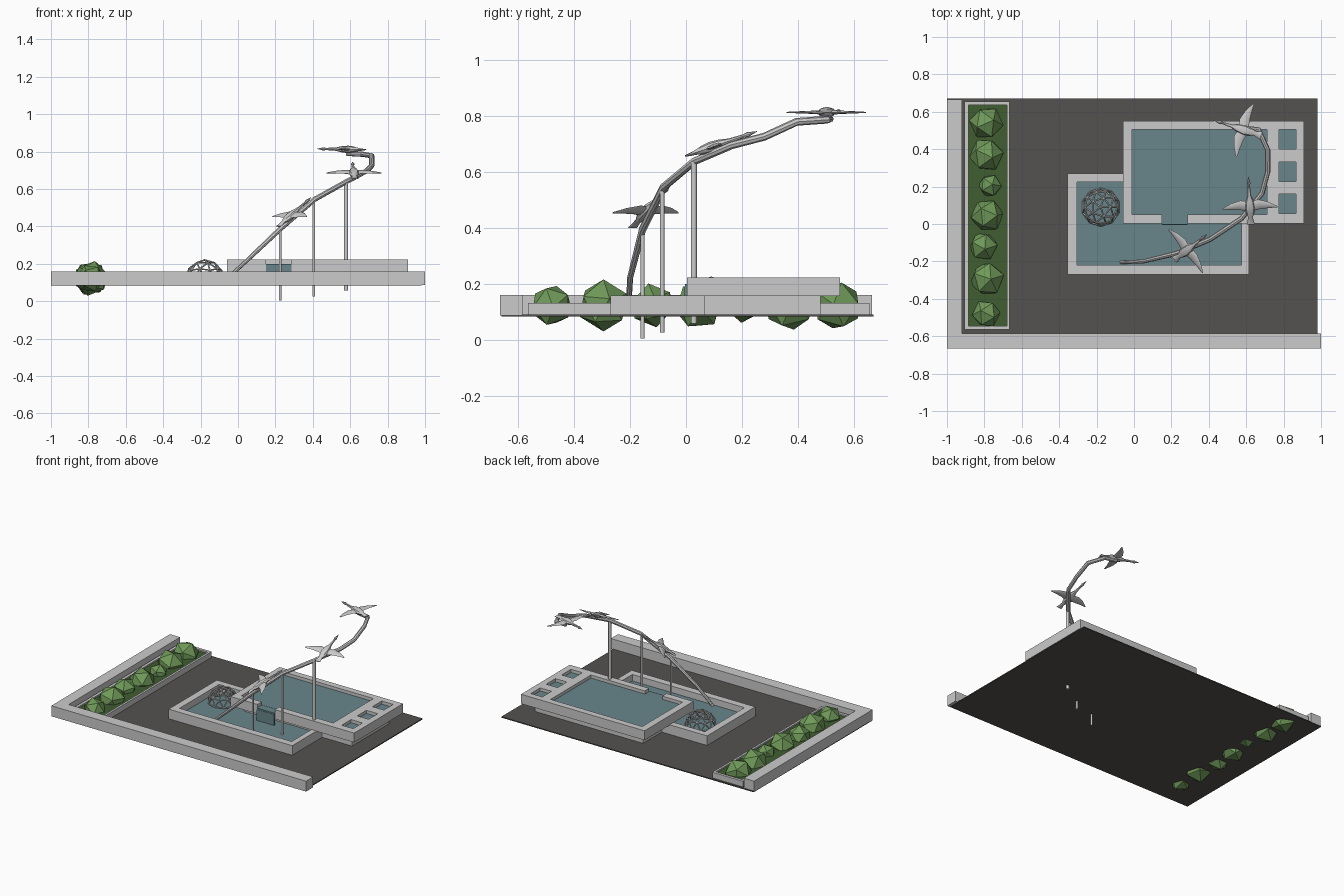
import bpy, bmesh, math, random
from mathutils import Vector, Matrix, Euler

if "Cube" in bpy.data.objects:
    bpy.data.objects.remove(bpy.data.objects["Cube"])

random.seed(4)


def material(name, rgb):
    m = bpy.data.materials.new(name)
    m.diffuse_color = (*rgb, 1)
    m.use_nodes = True
    m.node_tree.nodes["Principled BSDF"].inputs["Base Color"].default_value = m.diffuse_color
    return m


WATER = material("water", (0.14, 0.24, 0.26))
SOIL = material("grass", (0.05, 0.11, 0.03))
LEAF = material("leaf", (0.16, 0.32, 0.1))
PAVING = material("paving", (0.09, 0.085, 0.08))


def finish(name, bm, mat=None, smooth=False):
    bmesh.ops.recalc_face_normals(bm, faces=bm.faces[:])
    me = bpy.data.meshes.new(name)
    bm.to_mesh(me)
    bm.free()
    ob = bpy.data.objects.new(name, me)
    bpy.context.collection.objects.link(ob)
    if mat:
        me.materials.append(mat)
    if smooth:
        bpy.ops.object.select_all(action='DESELECT')
        bpy.context.view_layer.objects.active = ob
        ob.select_set(True)
        bpy.ops.object.shade_smooth_by_angle(angle=math.radians(40))
    return ob


def box(name, x, y, z, mat=None):
    bm = bmesh.new()
    size = Vector((x[1] - x[0], y[1] - y[0], z[1] - z[0]))
    mid = Vector((x[0] + x[1], y[0] + y[1], z[0] + z[1])) / 2
    bmesh.ops.create_cube(bm, size=1, matrix=Matrix.Translation(mid) @ Matrix.Diagonal((*size, 1)))
    return finish(name, bm, mat)


def carve(ob, *cuts):
    for c in cuts:
        cutter = box("cutter", *c)
        cutter.hide_render = True
        mod = ob.modifiers.new("carve", 'BOOLEAN')
        mod.operation, mod.solver, mod.object = 'DIFFERENCE', 'EXACT', cutter
        bpy.context.view_layer.objects.active = ob
        bpy.ops.object.modifier_apply(modifier=mod.name)
        bpy.data.objects.remove(cutter)


def loft(bm, rings):
    loops = [[bm.verts.new(p) for p in r] for r in rings]
    n = len(loops[0])
    for a, b in zip(loops, loops[1:]):
        for i in range(n):
            j = (i + 1) % n
            bm.faces.new((a[i], a[j], b[j], b[i]))
    bm.faces.new(loops[0])
    bm.faces.new(loops[-1])


def tube(bm, pts, radii, sides=8):
    pts = [Vector(p) for p in pts]
    rings = []
    for i, p in enumerate(pts):
        d = (pts[min(i + 1, len(pts) - 1)] - pts[max(i - 1, 0)]).normalized()
        u = d.cross(Vector((0, 0, 1)))
        u = u.normalized() if u.length > 1e-4 else Vector((1, 0, 0))
        v = d.cross(u)
        rings.append([p + radii[i] * (u * math.cos(t) + v * math.sin(t))
                      for t in (2 * math.pi * k / sides for k in range(sides))])
    loft(bm, rings)


# Paving and boundary walls
box("paving", (-1, 0.98), (-0.66, 0.67), (0.083, 0.09), PAVING)
box("front_wall", (-1, 1), (-0.665, -0.585), (0.086, 0.16))
box("left_wall", (-1, -0.92), (-0.585, 0.665), (0.086, 0.16))

# Planter with bushes
planter = box("planter", (-0.905, -0.665), (-0.565, 0.655), (0.086, 0.13))
carve(planter, ((-0.885, -0.68), (-0.545, 0.635), (0.1, 0.2)))
box("planter_grass", (-0.885, -0.68), (-0.545, 0.635), (0.1, 0.12), SOIL)
for x, y, r in [(-0.79, 0.54, 0.092), (-0.79, 0.37, 0.094), (-0.77, 0.205, 0.064), (-0.785, 0.045, 0.09),
                (-0.805, -0.12, 0.08), (-0.785, -0.295, 0.095), (-0.79, -0.48, 0.077)]:
    bm = bmesh.new()
    rot = Euler([random.uniform(0, 6.28) for _ in range(3)]).to_matrix().to_4x4()
    bmesh.ops.create_icosphere(bm, subdivisions=1, radius=r,
                               matrix=Matrix.Translation((x, y, 0.122)) @ rot)
    finish("bush", bm, LEAF)

# Lower pool
lower = box("lower_pool", (-0.355, 0.615), (-0.27, 0.27), (0.086, 0.158))
carve(lower, ((-0.305, 0.575), (-0.22, 0.225), (0.095, 0.3)))
box("lower_water", (-0.305, 0.575), (-0.22, 0.225), (0.095, 0.112), WATER)

# Raised pool on a recessed plinth, with spill notch and three small basins
box("raised_plinth", (0.0, 0.85), (0.065, 0.48), (0.086, 0.157))
raised = box("raised_pool", (-0.06, 0.91), (0.003, 0.55), (0.155, 0.222))
basins = [(0.4, 0.505), (0.228, 0.332), (0.055, 0.16)]
carve(raised, ((-0.01, 0.71), (0.052, 0.505), (0.18, 0.3)),
      ((0.15, 0.287), (-0.05, 0.1), (0.18, 0.3)),
      *[((0.775, 0.865), y, (0.18, 0.3)) for y in basins])
box("raised_water", (-0.01, 0.71), (0.052, 0.505), (0.18, 0.2), WATER)
for y in basins:
    box("basin_water", (0.775, 0.865), y, (0.18, 0.2), WATER)
box("spill_water", (0.15, 0.287), (-0.003, 0.052), (0.18, 0.199), WATER)
box("waterfall", (0.15, 0.287), (-0.005, 0.003), (0.11, 0.19), WATER)

# Geodesic dome of struts
ball = bmesh.new()
bmesh.ops.create_icosphere(ball, subdivisions=2, radius=0.1)
dome = bmesh.new()
centre = Vector((-0.178, 0.09, 0.121))
for e in ball.edges:
    a, b = (v.co.copy() for v in e.verts)
    if min(a.z, b.z) > -0.005:
        tube(dome, (a + centre, b + centre), (0.0045, 0.0045), 6)
ball.free()
finish("dome_frame", dome)

# Rising curved branch
path = [(-0.07, -0.205, 0.11), (0.05, -0.2, 0.22), (0.235, -0.155, 0.395), (0.41, -0.08, 0.545),
        (0.575, 0.03, 0.637), (0.685, 0.165, 0.695), (0.715, 0.28, 0.725), (0.715, 0.395, 0.778),
        (0.665, 0.505, 0.786), (0.58, 0.517, 0.788)]
bm = bmesh.new()
tube(bm, path, [0.009, 0.011] + [0.014] * 7 + [0.011])
finish("branch", bm, smooth=True)

# Supporting poles
for x, y, r, z0, z1 in [(0.225, -0.155, 0.007, 0.003, 0.385), (0.405, -0.085, 0.008, 0.025, 0.54),
                        (0.578, 0.028, 0.011, 0.058, 0.635)]:
    bm = bmesh.new()
    tube(bm, ((x, y, z0), (x, y, z1)), (r, r), 12)
    finish("pole", bm, smooth=True)

# Birds: tail, body, neck and head along local x, wings along local y
BODY = [(-0.095, 0.022, 0.003), (-0.055, 0.012, 0.009), (-0.03, 0.023, 0.016), (0.0, 0.029, 0.02),
        (0.035, 0.023, 0.017), (0.07, 0.009, 0.009), (0.125, 0.006, 0.006), (0.14, 0.01, 0.009),
        (0.152, 0.006, 0.006), (0.175, 0.001, 0.001)]
WING = [(0.01, 0.035, -0.022, 0.009), (0.05, 0.042, -0.012, 0.006),
        (0.1, 0.027, -0.008, 0.004), (0.148, 0.0, -0.007, 0.002)]


def bird(loc, heading, pitch):
    bm = bmesh.new()
    angles = [math.pi * k / 4 for k in range(8)]
    loft(bm, [[(x, ry * math.cos(t), rz * math.sin(t)) for t in angles] for x, ry, rz in BODY])
    for s in (1, -1):
        loft(bm, [[((f + b) / 2 + (f - b) / 2 * math.cos(t), s * y, th * math.sin(t)) for t in angles]
                  for y, f, b, th in WING])
    rot = Euler((0, -math.radians(pitch), math.radians(heading))).to_matrix().to_4x4()
    bm.transform(Matrix.Translation(loc) @ rot)
    finish("bird", bm, smooth=True)


bird((0.278, -0.143, 0.455), 38, 35)
bird((0.62, 0.088, 0.687), 93, 19)
bird((0.59, 0.502, 0.812), 162, 1)
